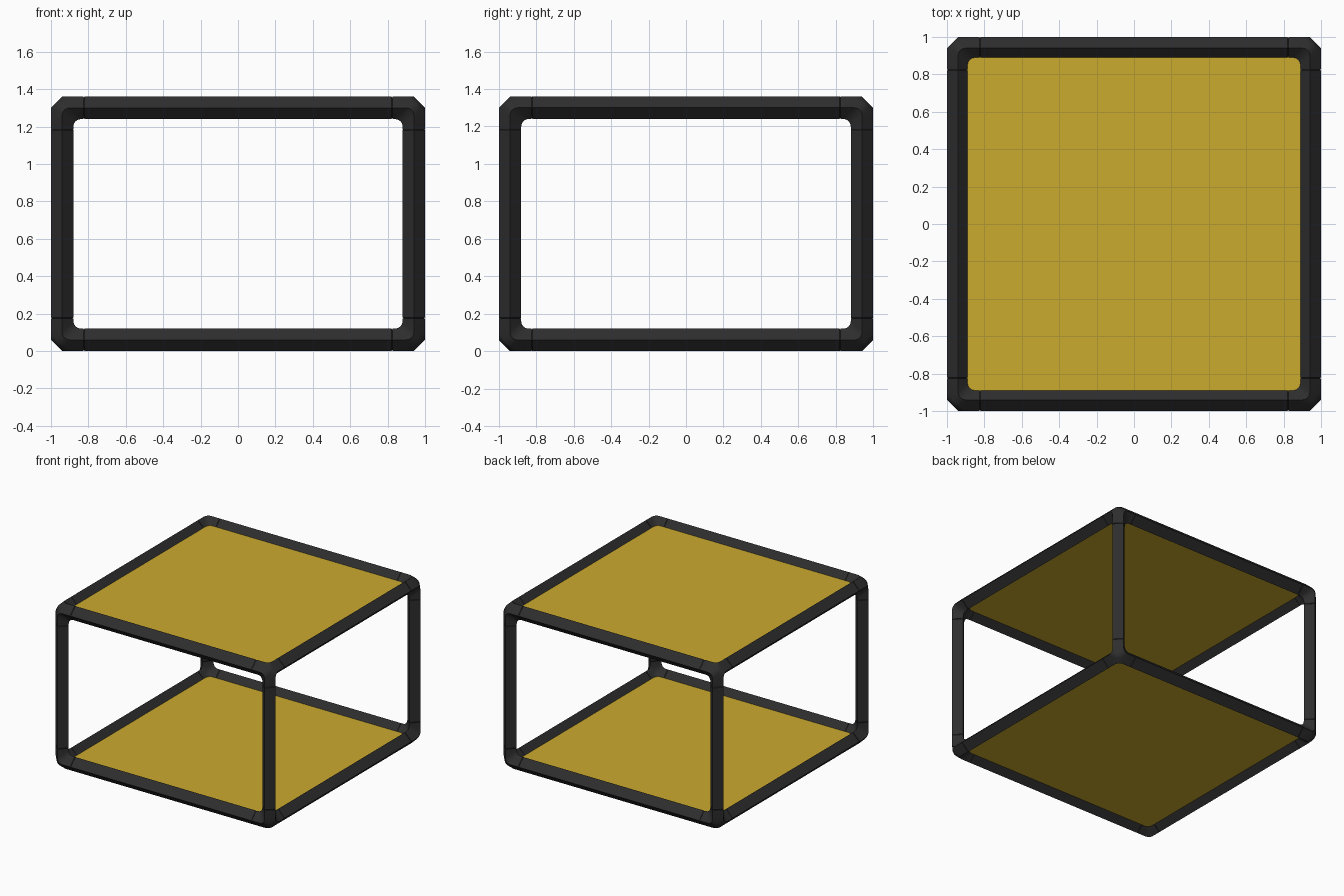
import bpy
import bmesh
import math
from itertools import product
from mathutils import Vector

if "Cube" in bpy.data.objects:
    bpy.data.objects.remove(bpy.data.objects["Cube"], do_unlink=True)

R = 0.06          # half the diagonal of the diamond tube section
C = 0.94          # tube centre line in x and y
H = 0.62          # half the height between tube centre lines
MID = H + R       # height of the middle of the frame
ARM = 0.115       # reach of a corner joint along each tube


def material(name, rgb, rough):
    mat = bpy.data.materials.new(name)
    mat.use_nodes = True
    mat.diffuse_color = (*rgb, 1)
    node = mat.node_tree.nodes["Principled BSDF"]
    node.inputs["Base Color"].default_value = (*rgb, 1)
    node.inputs["Roughness"].default_value = rough
    return mat


black = material("matte black", (0.027, 0.027, 0.027), 0.6)
yellow = material("mustard yellow", (0.60, 0.405, 0.027), 0.6)


def finish(name, bm, mat):
    bmesh.ops.recalc_face_normals(bm, faces=bm.faces[:])
    mesh = bpy.data.meshes.new(name)
    bm.to_mesh(mesh)
    bm.free()
    mesh.materials.append(mat)
    obj = bpy.data.objects.new(name, mesh)
    bpy.context.collection.objects.link(obj)
    bpy.ops.object.select_all(action='DESELECT')
    obj.select_set(True)
    bpy.context.view_layer.objects.active = obj
    bpy.ops.object.shade_smooth_by_angle(angle=math.radians(30))
    return obj


def axis_point(values):
    p = Vector((0, 0, 0))
    for axis, v in values.items():
        p[axis] = v
    return p


# Straight diamond tubes, with softened ends that leave a fine seam
def tube(name, axis, centre, length):
    bm = bmesh.new()
    a, b = [i for i in range(3) if i != axis]
    rings = []
    for end, r in ((-1, R - 0.005), (-1 + 0.01 / length, R),
                   (1 - 0.01 / length, R), (1, R - 0.005)):
        rings.append([bm.verts.new(centre + axis_point(
            {axis: end * length / 2, a: r * u, b: r * v}))
            for u, v in ((1, 0), (0, 1), (-1, 0), (0, -1))])
    for lo, hi in zip(rings, rings[1:]):
        for i in range(4):
            j = (i + 1) % 4
            bm.faces.new((lo[i], lo[j], hi[j], hi[i]))
    bm.faces.new(rings[0])
    bm.faces.new(rings[-1])
    finish(name, bm, black)


# Three-way corner joint: mitred diamond arms with rounded mitres
def corner(name, signs):
    bm = bmesh.new()
    tip = bm.verts.new([R / 2] * 3)
    inner = bm.verts.new([-R / 2] * 3)
    outer = [bm.verts.new(axis_point({i: R})) for i in range(3)]
    # crotch[i] joins the two arms that are not along axis i
    crotch = [bm.verts.new(Vector([-R] * 3) + axis_point({i: R})) for i in range(3)]
    for i in range(3):
        j, k = (i + 1) % 3, (i + 2) % 3
        jp, jm, kp, km = [bm.verts.new(axis_point({i: -ARM, ax: r}))
                          for ax, r in ((j, R), (j, -R), (k, R), (k, -R))]
        bm.faces.new((jp, outer[j], tip, outer[k], kp))
        bm.faces.new((kp, outer[k], crotch[k], jm))
        bm.faces.new((jm, crotch[k], inner, crotch[j], km))
        bm.faces.new((km, crotch[j], outer[j], jp))
        bm.faces.new((jp, kp, jm, km))
    mitres = [e for i in range(3) for e in bm.edges
              if outer[i] in e.verts and (tip in e.verts or crotch[i] in e.verts)
              or crotch[i] in e.verts and inner in e.verts]
    bmesh.ops.bevel(bm, geom=mitres, offset=0.032, offset_type='OFFSET',
                    segments=4, profile=0.5, affect='EDGES', clamp_overlap=True)
    for v in bm.verts:
        p = v.co + Vector((C, C, H))
        v.co = Vector([s * c for s, c in zip(signs, p)]) + Vector((0, 0, MID))
    finish(name, bm, black)


def label(sign, names):
    return names[0] if sign < 0 else names[1]


SIDE, DEPTH, LEVEL = ("right", "left"), ("front", "back"), ("lower", "upper")
span = 2 * (C - ARM)

for sx, sy, sz in product((-1, 1), repeat=3):
    corner(f"{LEVEL[sz > 0]}_{DEPTH[sy > 0]}_{SIDE[sx > 0]}_corner", (sx, sy, sz))

for s, t in product((-1, 1), repeat=2):
    z = MID + t * H
    tube(f"{label(t, LEVEL)}_{label(s, DEPTH)}_rail", 0, Vector((0, s * C, z)), span)
    tube(f"{label(t, LEVEL)}_{label(s, SIDE)}_rail", 1, Vector((s * C, 0, z)), span)
    tube(f"{label(t, DEPTH)}_{label(s, SIDE)}_post", 2,
         Vector((s * C, t * C, MID)), 2 * (H - ARM))

# Thin shelf panels set between the rails
for s in (-1, 1):
    bm = bmesh.new()
    bmesh.ops.create_cube(bm, size=1)
    bmesh.ops.scale(bm, vec=(2 * C - 0.08, 2 * C - 0.08, 0.02), verts=bm.verts[:])
    bmesh.ops.translate(bm, vec=(0, 0, MID + s * H), verts=bm.verts[:])
    finish(f"{label(s, LEVEL)}_panel", bm, yellow)
